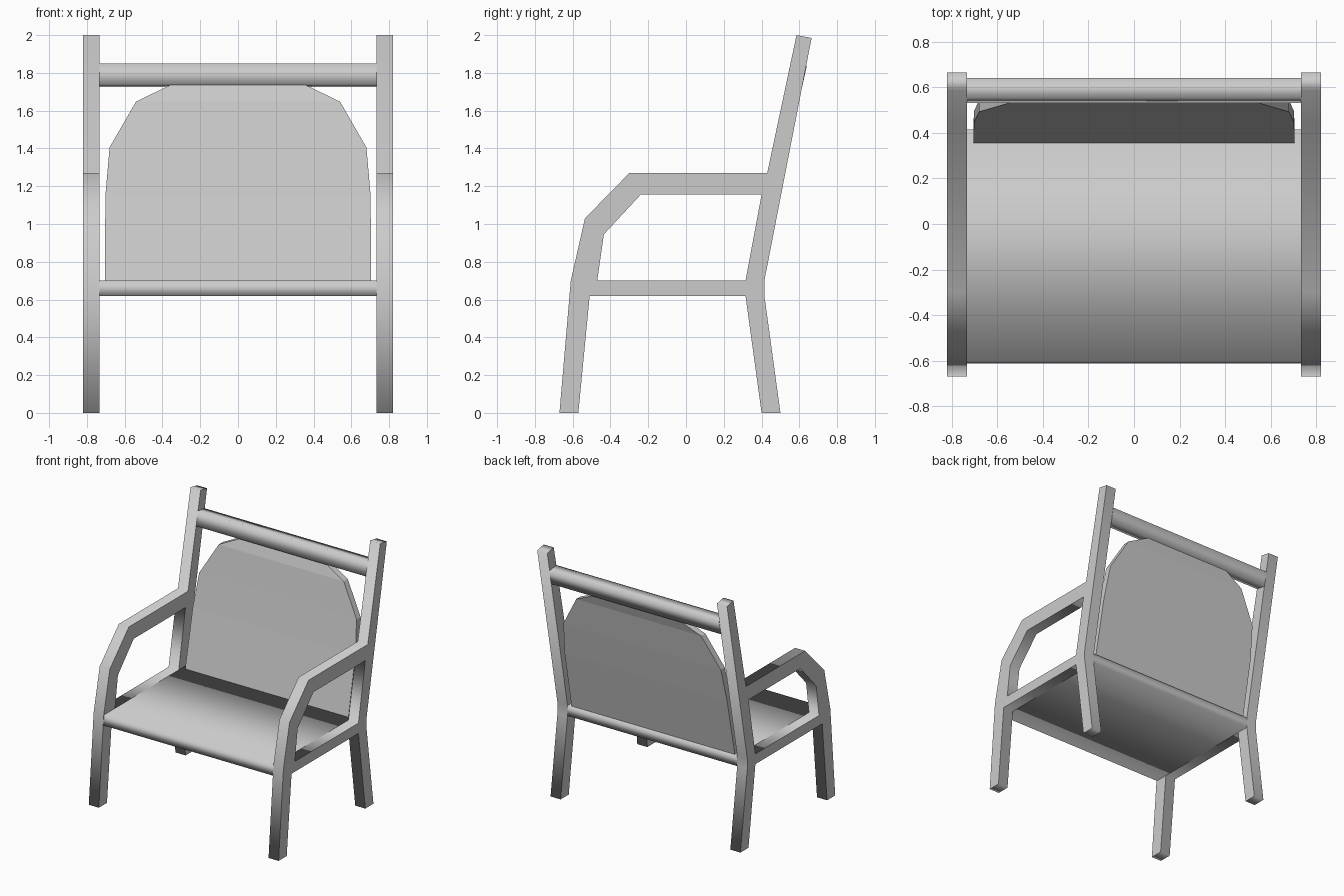
import bpy, bmesh
from math import pi

if "Cube" in bpy.data.objects:
    bpy.data.objects.remove(bpy.data.objects["Cube"])


def link_mesh(name, bm):
    bmesh.ops.recalc_face_normals(bm, faces=bm.faces)
    mesh = bpy.data.meshes.new(name)
    bm.to_mesh(mesh)
    bm.free()
    obj = bpy.data.objects.new(name, mesh)
    bpy.context.collection.objects.link(obj)
    return obj


def profile_part(name, loops, x0, x1):
    """Fill (y, z) outlines, holes included, and extrude them from x0 to x1."""
    curve = bpy.data.curves.new(name, 'CURVE')
    curve.dimensions = '2D'
    curve.fill_mode = 'BOTH'
    curve.extrude = (x1 - x0) / 2
    for pts in loops:
        spline = curve.splines.new('POLY')
        spline.points.add(len(pts) - 1)
        for p, (y, z) in zip(spline.points, pts):
            p.co = (y, z, 0, 1)
        spline.use_cyclic_u = True
    obj = bpy.data.objects.new(name, curve)
    obj.location.x = (x0 + x1) / 2
    obj.rotation_euler = (pi / 2, 0, pi / 2)
    bpy.context.collection.objects.link(obj)
    bpy.ops.object.select_all(action='DESELECT')
    obj.select_set(True)
    bpy.context.view_layer.objects.active = obj
    bpy.ops.object.convert(target='MESH')
    obj = bpy.context.object
    obj.name = name
    return obj


# Side frames: legs, seat rail, armrest and back post in one outline
outer = [(-0.67, 0), (-0.57, 0), (-0.51, 0.62), (0.315, 0.62), (0.40, 0),
         (0.50, 0), (0.415, 0.62), (0.415, 0.70), (0.665, 1.985), (0.585, 2.0),
         (0.43, 1.27), (-0.30, 1.27), (-0.535, 1.03), (-0.61, 0.70)]
hole = [(-0.47, 0.70), (-0.435, 0.945), (-0.24, 1.155), (0.40, 1.155), (0.315, 0.70)]
for side, x0, x1 in (("left", -0.82, -0.733), ("right", 0.733, 0.82)):
    profile_part(side + "_side_frame", [outer, hole], x0, x1)

# Seat board
profile_part("seat", [[(-0.612, 0.62), (0.415, 0.62), (0.415, 0.70), (-0.608, 0.70)]],
             -0.733, 0.733)

# Top rail, square to the leaning posts
profile_part("top_rail", [[(0.53, 1.74), (0.615, 1.726), (0.64, 1.837), (0.553, 1.85)]],
             -0.733, 0.733)

# Back panel: rows of (z, half width, front y), thickened backwards
rows = [(0.70, 0.705, 0.355), (1.15, 0.702, 0.445), (1.405, 0.68, 0.492),
        (1.648, 0.54, 0.533), (1.735, 0.36, 0.56)]
thick = 0.05
bm = bmesh.new()
rings = [[bm.verts.new(c) for c in ((-w, y, z), (w, y, z), (w, y + thick, z), (-w, y + thick, z))]
         for z, w, y in rows]
for a, b in zip(rings, rings[1:]):
    for i in range(4):
        j = (i + 1) % 4
        bm.faces.new((a[i], a[j], b[j], b[i]))
bm.faces.new(rings[0])
bm.faces.new(rings[-1])
link_mesh("back_panel", bm)
